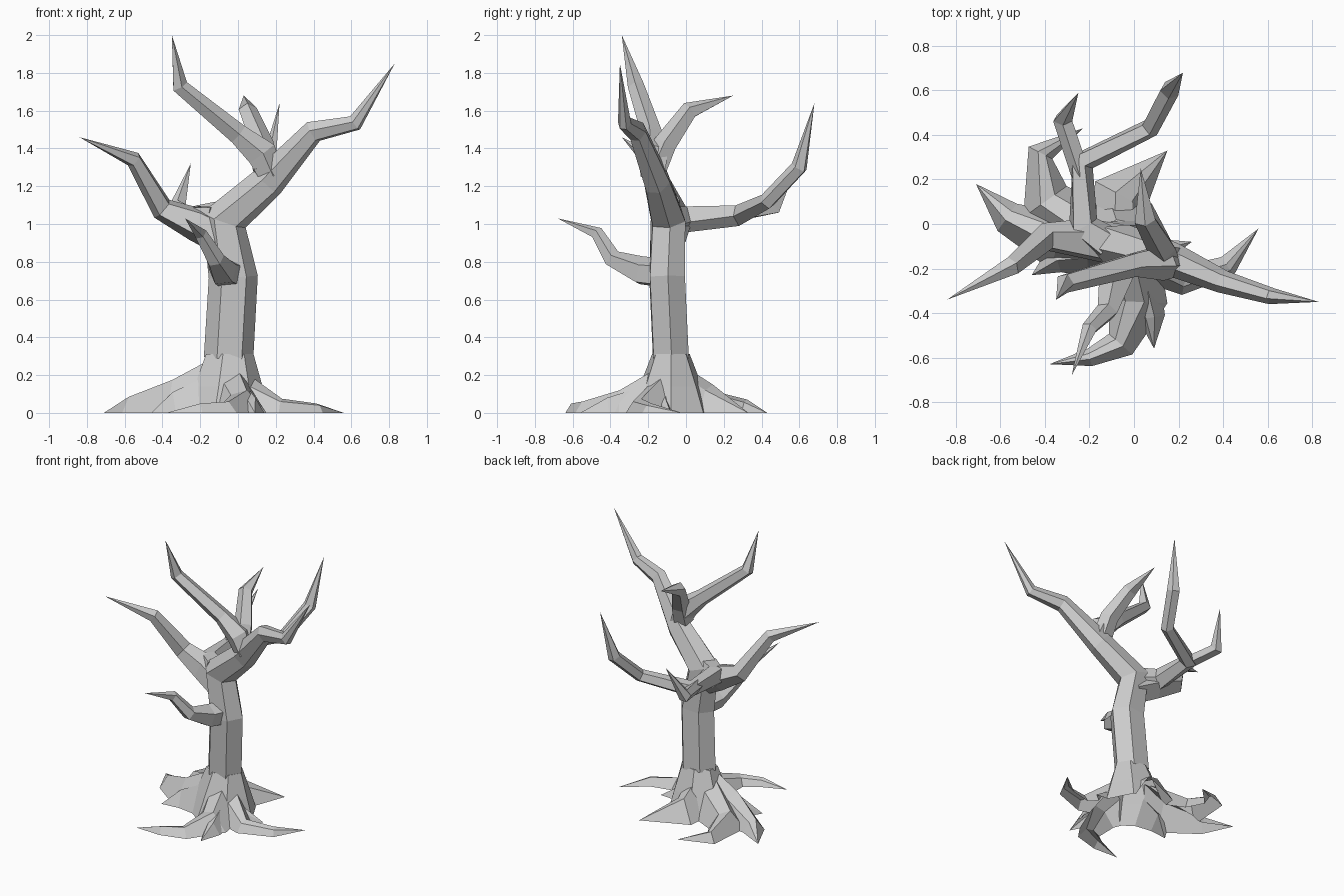
import bpy, bmesh, math
from mathutils import Vector

if "Cube" in bpy.data.objects:
    bpy.data.objects.remove(bpy.data.objects["Cube"])

parts = []


def loft(name, rings, tip=None):
    """Skin a list of vertex rings, closing with a point or a cap."""
    bm = bmesh.new()
    rows = [[bm.verts.new(p) for p in r] for r in rings]
    n = len(rows[0])
    for a, b in zip(rows, rows[1:]):
        for i in range(n):
            j = (i + 1) % n
            bm.faces.new((a[i], a[j], b[j], b[i]))
    bm.faces.new(rows[0][::-1])
    if tip is None:
        bm.faces.new(rows[-1])
    else:
        t = bm.verts.new(tip)
        for i in range(n):
            bm.faces.new((rows[-1][i], rows[-1][(i + 1) % n], t))
    bmesh.ops.recalc_face_normals(bm, faces=bm.faces)
    me = bpy.data.meshes.new(name)
    bm.to_mesh(me)
    bm.free()
    ob = bpy.data.objects.new(name, me)
    bpy.context.collection.objects.link(ob)
    parts.append(ob)
    return ob


def limb(name, path, tip, sides=5, spin=0.3, squash=1.0):
    """Faceted tapering tube through (x, y, z, radius) points to a sharp tip."""
    pts = [Vector(p[:3]) for p in path] + [Vector(tip)]
    dirs = [(b - a).normalized() for a, b in zip(pts, pts[1:])]
    u = dirs[0].orthogonal().normalized()
    rings = []
    for k, p in enumerate(path):
        t = dirs[0] if k == 0 else (dirs[k - 1] + dirs[k]).normalized()
        u = (u - t * u.dot(t)).normalized()
        v = t.cross(u)
        offs = [p[3] * (u * math.cos(a) + v * math.sin(a))
                for a in (spin + 2 * math.pi * i / sides for i in range(sides))]
        rings.append([pts[k] + Vector((o.x, o.y * squash, o.z)) for o in offs])
    return loft(name, rings, tip)


def root(name, path, tip):
    """Ridge on the ground through (x, y, half width, height) points."""
    depth = -.1 - .007 * len(parts)
    pts = [Vector((p[0], p[1], 0)) for p in path] + [Vector((*tip, 0))]
    rings = []
    for k, (x, y, w, h) in enumerate(path):
        d = (pts[k + 1] - pts[max(k - 1, 0)]).normalized()
        s = Vector((-d.y, d.x, 0))
        rings.append([pts[k] + s * w * a + Vector((0, 0, b)) for a, b in
                      ((-1, 0), (-.45, .8 * h), (.2, h), (1, 0), (.9, depth), (-.9, depth))])
    return loft(name, rings, pts[-1])


def ring(x, y, z, rx, ry, n=7):
    return [(x + rx * math.cos(2 * math.pi * i / n), y + ry * math.sin(2 * math.pi * i / n), z)
            for i in range(n)]


# Flared base
tree = loft("tree", [ring(-.07, -.08, -.3, .24, .22), ring(-.07, -.08, 0, .24, .22),
                     ring(-.06, -.08, .14, .19, .17), ring(-.05, -.08, .312, .132, .102)])

# Trunk bending into the large right branch
limb("trunk_and_right_branch",
     [(-.05, -.08, .29, .131), (-.025, -.1, .72, .13), (-.075, -.095, 1.02, .123),
      (.16, -.155, 1.225, .092), (.4, -.26, 1.49, .062), (.62, -.325, 1.535, .045)],
     (.83, -.35, 1.85), sides=6, squash=.82)

# Upper branches
limb("upper_left_branch",
     [(.18, -.17, 1.25, .07), (.125, -.17, 1.37, .085), (0, -.18, 1.475, .058),
      (-.31, -.265, 1.73, .045)], (-.35, -.34, 2.0))
limb("upper_back_branch",
     [(.14, -.17, 1.28, .07), (.125, -.11, 1.42, .065), (.05, .02, 1.6, .05)],
     (.03, .25, 1.68))

# Left branch
limb("left_branch",
     [(-.06, -.1, .92, .1), (-.22, -.07, 1.0, .095), (-.4, -.06, 1.08, .065),
      (-.55, -.19, 1.34, .045)], (-.84, -.34, 1.46))

# Back branch with its side spur
limb("back_branch",
     [(-.12, -.09, 1.02, .085), (-.23, -.01, 1.03, .075), (-.235, .28, 1.045, .058),
      (.07, .43, 1.12, .045), (.16, .6, 1.3, .045)], (.22, .68, 1.64))
limb("back_spur", [(-.237, .22, 1.045, .045), (-.32, .47, 1.09, .045)], (-.25, .59, 1.32))

# Small front branch
limb("front_branch",
     [(-.05, -.13, .74, .085), (-.08, -.24, .75, .08), (-.12, -.39, .815, .05),
      (-.2, -.47, .95, .036)], (-.28, -.68, 1.03))

# Roots
root("left_root", [(-.15, -.09, .13, .28), (-.34, -.08, .13, .175), (-.57, .03, .075, .085)],
     (-.71, .18))
root("back_left_root", [(-.14, -.07, .15, .25), (-.4, .1, .12, .13), (-.42, .32, .06, .07)],
     (-.23, .43))
root("back_root", [(-.06, -.06, .14, .28), (-.06, .13, .13, .15)], (.15, .33))
root("right_root", [(-.01, -.1, .14, .24), (.23, -.25, .07, .075), (.42, -.19, .05, .05)],
     (.56, -.02))
root("front_root", [(-.04, -.12, .15, .26), (.02, -.35, .13, .12), (-.06, -.54, .07, .06),
                    (-.2, -.6, .04, .05)], (-.38, -.63))
root("front_right_root", [(.02, -.2, .09, .15), (.08, -.42, .06, .08)], (.09, -.56))
root("front_left_root", [(-.12, -.12, .13, .22), (-.35, -.15, .07, .11)], (-.46, -.23))
root("small_right_root", [(-.02, -.08, .1, .18), (.14, -.12, .05, .08)], (.26, -.08))

# Fuse everything into one skin
for ob in parts[1:]:
    mod = tree.modifiers.new(ob.name, 'BOOLEAN')
    mod.operation, mod.solver, mod.object = 'UNION', 'EXACT', ob
bpy.context.view_layer.update()
skin = bpy.data.meshes.new_from_object(tree.evaluated_get(bpy.context.evaluated_depsgraph_get()))
tree.modifiers.clear()
for ob in parts[1:]:
    bpy.data.objects.remove(ob)

# Cut off level with the ground, leaving the underside open
bm = bmesh.new()
bm.from_mesh(skin)
bmesh.ops.bisect_plane(bm, geom=bm.verts[:] + bm.edges[:] + bm.faces[:], dist=1e-5,
                       plane_co=(0, 0, 0), plane_no=(0, 0, -1), clear_outer=True)
bm.to_mesh(skin)
bm.free()
tree.data = skin
